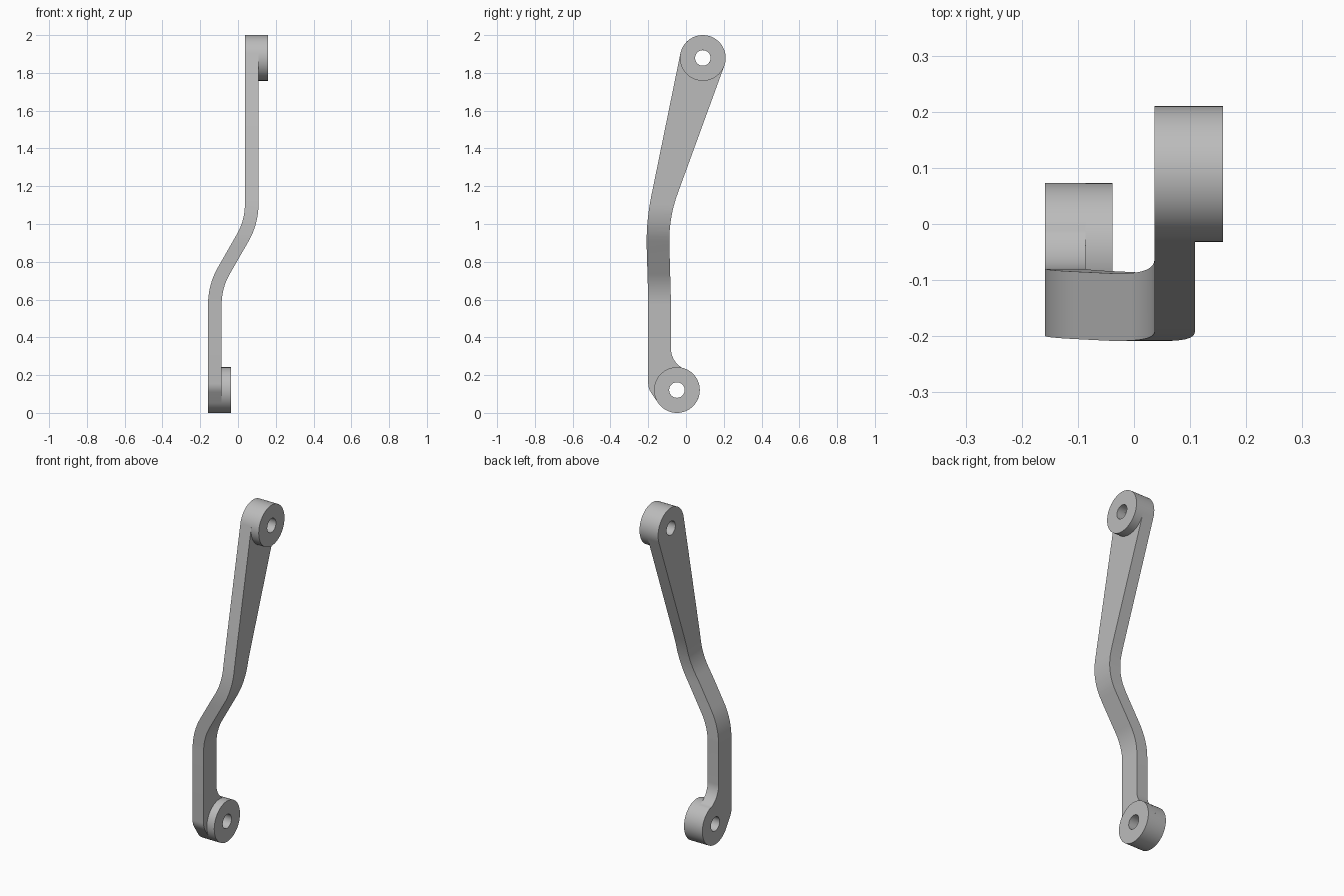
import bpy
import bmesh
from math import cos, sin, tan, radians
from mathutils import Vector, Matrix

if "Cube" in bpy.data.objects:
    bpy.data.objects.remove(bpy.data.objects["Cube"])

grey = bpy.data.materials.new("plain grey")
grey.use_nodes = True
grey.diffuse_color = (0.5, 0.5, 0.5, 1)
grey.node_tree.nodes["Principled BSDF"].inputs["Base Color"].default_value = (0.5, 0.5, 0.5, 1)

# Shared sizes
RADIUS, HOLE = 0.121, 0.041
LOW, HIGH = Vector((-0.048, 0.121)), Vector((0.089, 1.879))
HALF_WIDTH, STRAP = 0.1585, 0.072


def arc(centre, radius, start, end, steps=24):
    """Points on a circle, angles in degrees."""
    angles = [radians(start + (end - start) * i / steps) for i in range(steps + 1)]
    return [Vector((centre[0] + radius * cos(a), centre[1] + radius * sin(a))) for a in angles]


def bend(before, corner, after, length, offset=0.0, steps=12):
    """Circular bend at a corner, optionally offset to the left of the path."""
    before, corner, after = Vector(before), Vector(corner), Vector(after)
    d1, d2 = (corner - before).normalized(), (after - corner).normalized()
    turn = d2.angle_signed(d1)
    radius = length / tan(turn / 2)
    left = Vector((-d1.y, d1.x))
    centre = corner - d1 * length + left * radius
    spoke = -left * (radius - offset)
    return [centre + Matrix.Rotation(turn * i / steps, 2) @ spoke for i in range(steps + 1)]


def new_object(name, bm):
    bmesh.ops.recalc_face_normals(bm, faces=bm.faces)
    mesh = bpy.data.meshes.new(name)
    bm.to_mesh(mesh)
    bm.free()
    mesh.materials.append(grey)
    obj = bpy.data.objects.new(name, mesh)
    bpy.context.collection.objects.link(obj)
    return obj


def prism(name, points, depth):
    """Extrude a closed profile along its missing axis."""
    bm = bmesh.new()
    face = bm.faces.new([bm.verts.new(p) for p in points])
    moved = bmesh.ops.extrude_face_region(bm, geom=[face])["geom"]
    bmesh.ops.translate(bm, vec=depth, verts=[v for v in moved if isinstance(v, bmesh.types.BMVert)])
    return new_object(name, bm)


def combine(obj, tool, operation):
    mod = obj.modifiers.new(operation, "BOOLEAN")
    mod.operation, mod.solver, mod.object = operation, "EXACT", tool
    bpy.context.view_layer.objects.active = obj
    bpy.ops.object.modifier_apply(modifier=mod.name)
    bpy.data.objects.remove(tool)


def smooth(obj):
    bpy.ops.object.select_all(action="DESELECT")
    obj.select_set(True)
    bpy.context.view_layer.objects.active = obj
    bpy.ops.object.shade_smooth_by_angle(angle=radians(25))


# Side outline of the strap, in y and z
front_bottom, front_knee = (-0.2, 0.13), (-0.2, 0.6)
front_bend, back_bend, back_knee = (-0.212, 1.01), (-0.092, 1.03), (-0.08, 0.6)
top_arc = arc(HIGH, RADIUS, -20, 168.5, 48)
low_arc = arc(LOW, RADIUS, 213, 428, 56)
outline = (
    low_arc
    + arc((0.04, 0.342), 0.12, 248, 180, 16)[1:]
    + [Vector(back_knee)]
    + bend(back_knee, back_bend, top_arc[0], 0.14)
    + top_arc
    + bend(top_arc[-1], front_bend, front_knee, 0.14)
    + [Vector(front_knee)]
    + bend(front_knee, front_bottom, low_arc[0], 0.025, steps=6)
)
strap = prism("strap", [(-0.3, p.x, p.y) for p in outline], (0.6, 0, 0))

# Front path of the strap, bent sideways, in x and z
x_mid = HALF_WIDTH - STRAP / 2
path = [(-x_mid, -0.1), (-x_mid, 0.67), (x_mid - 0.05, 1.01), (x_mid - 0.05, 2.1)]


def path_side(offset):
    side = Vector((-offset, 0))
    return ([Vector(path[0]) + side]
            + bend(*path[0:3], 0.095, offset) + bend(*path[1:4], 0.095, offset)
            + [Vector(path[3]) + side])


ribbon = path_side(STRAP / 2) + path_side(-STRAP / 2)[::-1]
combine(strap, prism("ribbon_cutter", [(p.x, -0.4, p.y) for p in ribbon], (0, 0.8, 0)), "INTERSECT")

# Pin holes through the strap
for centre in (LOW, HIGH):
    circle = arc(centre, HOLE, 0, 360, 48)[:-1]
    combine(strap, prism("hole_cutter", [(-0.3, p.x, p.y) for p in circle], (0.6, 0, 0)), "DIFFERENCE")
smooth(strap)


# Raised bosses around the holes, on the left face of the strap
def boss(name, centre, x_start, x_end):
    bm = bmesh.new()
    corners = [(x_start, HOLE), (x_end, HOLE), (x_end, RADIUS), (x_start, RADIUS)]
    verts = [bm.verts.new((x, centre.x + r, centre.y)) for x, r in corners]
    edges = [bm.edges.new(pair) for pair in zip(verts, verts[1:])]
    bmesh.ops.spin(bm, geom=verts + edges, cent=(0, centre.x, centre.y), axis=(1, 0, 0),
                   angle=radians(360), steps=64, use_merge=True)
    bmesh.ops.remove_doubles(bm, verts=bm.verts, dist=0.0001)
    smooth(new_object(name, bm))


boss("lower_boss", LOW, STRAP - HALF_WIDTH, -0.038)
boss("upper_boss", HIGH, x_mid - 0.05 + STRAP / 2, HALF_WIDTH)
